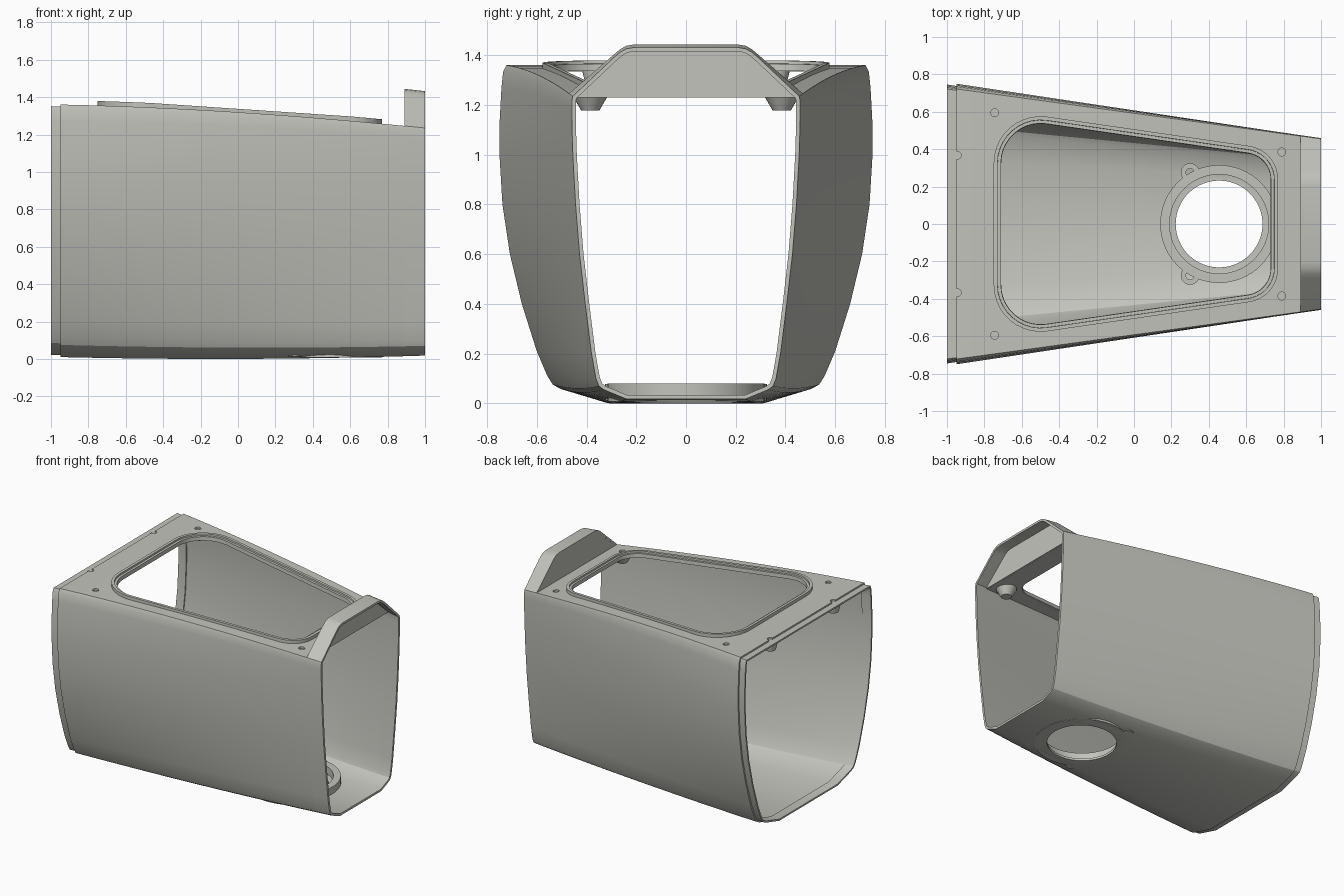
import bpy, bmesh, math
from mathutils import Vector

if "Cube" in bpy.data.objects:
    bpy.data.objects.remove(bpy.data.objects["Cube"])

grey = bpy.data.materials.new("warm_grey")
grey.diffuse_color = (0.55, 0.55, 0.51, 1)
grey.use_nodes = True
grey.node_tree.nodes["Principled BSDF"].inputs["Base Color"].default_value = grey.diffuse_color

# Half cross-sections (y, z) at the wide rear and the narrow front end
REAR = [(.34, .01), (.5, .057), (.535, .075), (.557, .11), (.6, .21), (.66, .4), (.708, .6),
        (.738, .8), (.75, 1.0), (.75, 1.12), (.742, 1.27), (.735, 1.335), (.722, 1.36)]
FRONT = [(.24, .018), (.33, .055), (.35, .07), (.362, .1), (.38, .2), (.405, .4), (.428, .6),
         (.444, .8), (.455, 1.0), (.458, 1.1), (.459, 1.18), (.459, 1.215), (.455, 1.235)]
HOOD = [(.29, 1.403), (.265, 1.424), (.24, 1.438), (.205, 1.444)]
WALL = .016


def half_section(x):
    t = (x + .95) / 1.95
    bow = max(0, 1 - (2 * t - 1) ** 2)
    pts = []
    for (y0, z0), (y1, z1) in zip(REAR, FRONT):
        z = z0 + (z1 - z0) * t
        pts.append((y0 + (y1 - y0) * t, z + bow * (-.014 + .034 * z / 1.3)))
    return pts


def top_z(x):
    return half_section(x)[-1][1]


def mirrored(half):
    return half + [(-y, z) for y, z in reversed(half)]


def offset(poly, d):
    """Move a counter-clockwise outline inwards by d with mitred corners."""
    out, n = [], len(poly)
    for i in range(n):
        a, b, c = (Vector(poly[j % n]) for j in (i - 1, i, i + 1))
        e, f = (b - a).normalized(), (c - b).normalized()
        n1, n2 = Vector((-e.y, e.x)), Vector((-f.y, f.x))
        out.append(tuple(b + (n1 + n2) * (d / (1 + n1.dot(n2)))))
    return out


def add_loops(bm, loops, closed=True):
    """Skin a run of matching loops; close it into a ring or cap both ends."""
    rows = [[bm.verts.new(p) for p in loop] for loop in loops]
    n = len(rows[0])
    for i in range(len(rows) if closed else len(rows) - 1):
        a, b = rows[i], rows[(i + 1) % len(rows)]
        for j in range(n):
            k = (j + 1) % n
            bm.faces.new((a[j], a[k], b[k], b[j]))
    if not closed:
        bm.faces.new(rows[0])
        bm.faces.new(rows[-1])


def finish(name, bm):
    bmesh.ops.recalc_face_normals(bm, faces=bm.faces)
    me = bpy.data.meshes.new(name)
    bm.to_mesh(me)
    bm.free()
    me.materials.append(grey)
    ob = bpy.data.objects.new(name, me)
    bpy.context.collection.objects.link(ob)
    return ob


def skin(name, loops, closed=True):
    bm = bmesh.new()
    add_loops(bm, loops, closed)
    return finish(name, bm)


def select(ob):
    bpy.ops.object.select_all(action='DESELECT')
    ob.select_set(True)
    bpy.context.view_layer.objects.active = ob


def tube(name, xs, section, d0, d1):
    """Hollow loft along x, with walls between insets d0 and d1."""
    def ring(x, d):
        return [(x, y, z) for y, z in offset(mirrored(section(x)), d)]
    return skin(name, [ring(x, d0) for x in xs] + [ring(x, d1) for x in reversed(xs)])


def circle(cx, cy, r, z, n=48):
    return [(cx + r * math.cos(2 * math.pi * i / n), cy + r * math.sin(2 * math.pi * i / n), z)
            for i in range(n)]


def rounded(corners, steps=10):
    """Round every (x, y, radius) corner of a counter-clockwise outline."""
    out, n = [], len(corners)
    for i in range(n):
        a, b, c = (Vector(corners[j % n][:2]) for j in (i - 1, i, i + 1))
        u, v, r = (a - b).normalized(), (c - b).normalized(), corners[i][2]
        half = u.angle(v) / 2
        mid = b + (u + v).normalized() * (r / math.sin(half))
        s = b + u * (r / math.tan(half)) - mid
        sweep = math.pi - 2 * half
        for k in range(steps + 1):
            w = sweep * k / steps
            out.append((mid.x + s.x * math.cos(w) - s.y * math.sin(w),
                        mid.y + s.x * math.sin(w) + s.y * math.cos(w)))
    return out


# Tapered shell and the recessed lip at its rear end
shell = tube("shell", [-.95 + 1.84 * i / 14 for i in range(15)], half_section, 0, WALL)
lip = tube("rear_lip", [-1, -.93], half_section, .012, .024)


# Raised hood at the front end, closed by a wall at its back
def hood_section(x):
    drop = (x - .89) * .11
    return half_section(x) + [(y, z - drop) for y, z in HOOD]


tube("hood", [.89, 1], hood_section, 0, WALL)
wall = offset(mirrored([(.466, 1.228), (.466, 1.238)] + HOOD), .002)
skin("hood_back_wall", [[(x, y, z) for y, z in wall] for x in (.8905, .905)], closed=False)

# Stepped rim that follows the top surface around the opening
outline = rounded([(.77, -.395, .18), (.77, .395, .18), (-.75, .615, .25), (-.75, -.615, .25)])
rim_steps = [(0, -.01), (0, .024), (.02, .024), (.021, .012), (.038, .012), (.04, -.016), (.025, -.016)]
skin("opening_rim", [[(x, y, top_z(x) + h) for x, y in offset(outline, d)] for d, h in rim_steps])

# Cutters for the top opening, the floor hole and the screw holes
SCREWS = [(x, s * y) for x, y in ((-.745, .595), (.79, .385), (-.945, .367)) for s in (1, -1)]
CX = .455
bm = bmesh.new()
add_loops(bm, [[(x, y, z) for x, y in offset(outline, .03)] for z in (1.1, 1.6)], False)
add_loops(bm, [circle(CX, 0, .232, z, 64) for z in (-.1, .05)], False)
for x, y in SCREWS:
    add_loops(bm, [circle(x, y, .021, z, 20) for z in (1.15, 1.5)], False)
cutter = finish("cutter", bm)
cutter.hide_render = True
for ob in (shell, lip):
    select(ob)
    mod = ob.modifiers.new("cut", 'BOOLEAN')
    mod.operation, mod.solver, mod.object = 'DIFFERENCE', 'EXACT', cutter
    bpy.ops.object.modifier_apply(modifier=mod.name)
bpy.data.objects.remove(cutter)

# Conical screw bosses under the top plate
for x, y in SCREWS:
    z = top_z(x) - .012
    r = .068 if x > 0 else .05
    skin("screw_boss", [circle(x, y, r, z, 24), circle(x, y, r, z - .012, 24),
                        circle(x, y, .037, z - .065, 24)], closed=False)

# Floor ring with two screw lugs
skin("floor_ring", [circle(CX, 0, r, z, 64) for r, z in
                    ((.265, .008), (.315, .008), (.315, .08), (.265, .08))])
for s in (1, -1):
    skin("ring_lug", [circle(.3, s * .275, r, z, 24) for r, z in
                      ((.022, .012), (.05, .012), (.05, .078), (.022, .078))])

for ob in list(bpy.context.scene.objects):
    select(ob)
    bpy.ops.object.shade_smooth_by_angle(angle=math.radians(30))
